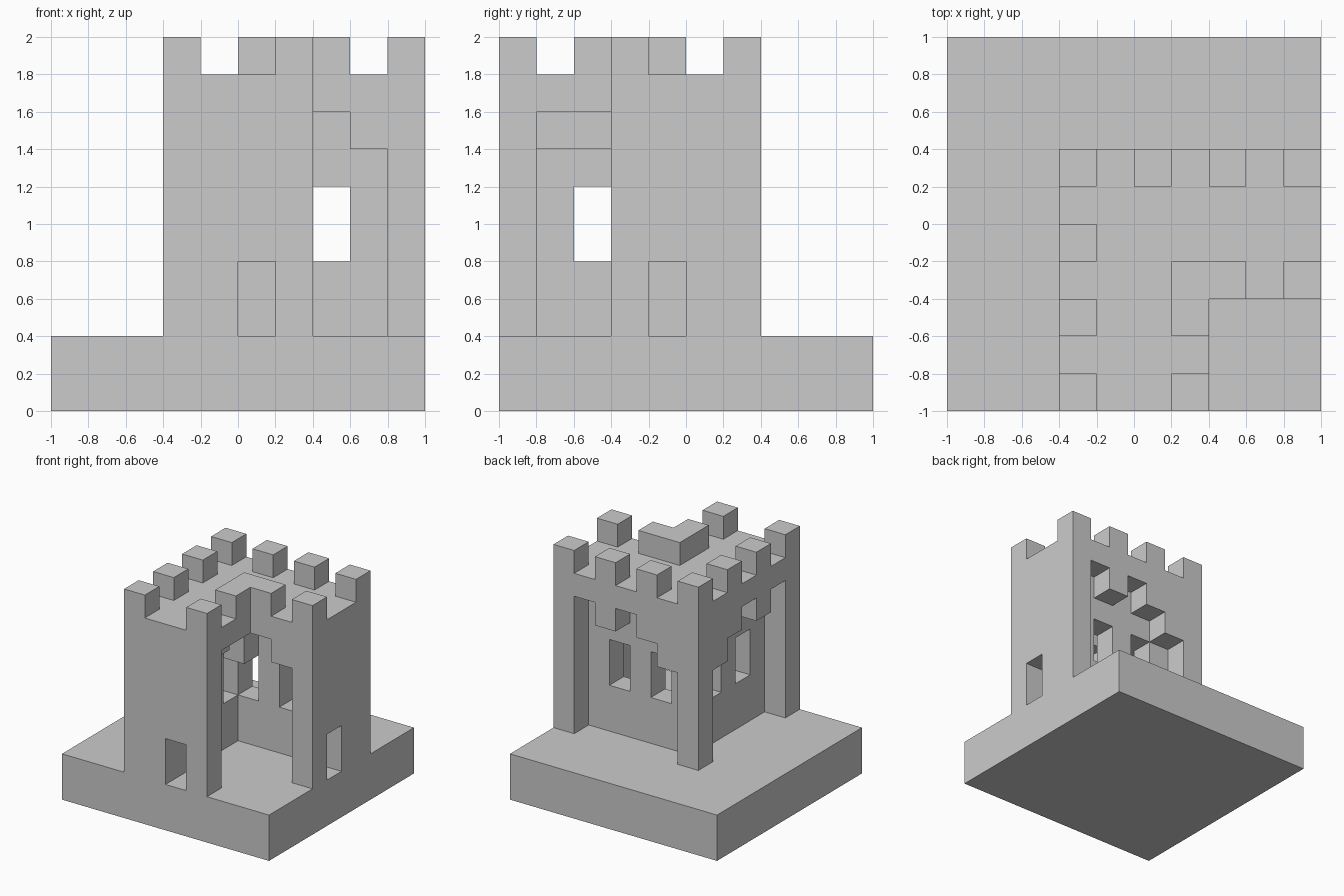
import bpy, bmesh, math
from mathutils import Vector

if "Cube" in bpy.data.objects:
    bpy.data.objects.remove(bpy.data.objects["Cube"])

U = 0.2  # one block; grid coordinates run 0..10 on each axis


def cells(x0, x1, y0, y1, z0, z1):
    return {(x, y, z) for x in range(x0, x1) for y in range(y0, y1) for z in range(z0, z1)}


def mirrored(block):
    """The block plus its reflection across the diagonal of the plan."""
    return block | {(9 - y, 9 - x, z) for x, y, z in block}


def build(name, solid):
    """Skin a set of blocks with flat outward faces, merged where coplanar."""
    bm = bmesh.new()
    verts = {}

    def vert(p):
        if p not in verts:
            verts[p] = bm.verts.new((p[0] * U - 1, p[1] * U - 1, p[2] * U))
        return verts[p]

    for c in sorted(solid):
        for a in range(3):
            b, d = (a + 1) % 3, (a + 2) % 3
            for side in (0, 1):
                n = list(c)
                n[a] += 1 if side else -1
                if tuple(n) in solid:
                    continue
                quad = []
                for s, t in ((0, 0), (1, 0), (1, 1), (0, 1)):
                    p = list(c)
                    p[a] += side
                    p[b] += s
                    p[d] += t
                    quad.append(vert(tuple(p)))
                bm.faces.new(quad if side else quad[::-1])
    bmesh.ops.dissolve_limit(bm, angle_limit=math.radians(1), verts=bm.verts, edges=bm.edges)
    me = bpy.data.meshes.new(name)
    bm.to_mesh(me)
    bm.free()
    ob = bpy.data.objects.new(name, me)
    bpy.context.collection.objects.link(ob)
    return ob


# Base slab
build("base", cells(0, 10, 0, 10, 0, 2))

# L-shaped tower
tower = cells(3, 10, 0, 7, 2, 9) - cells(7, 10, 0, 3, 2, 9)

# Stepped recesses in the two long outer walls
for x, top in zip(range(4, 9), (6, 7, 8, 7, 8)):
    tower -= mirrored(cells(x, x + 1, 6, 7, 2, top))

# Windows in the recessed walls, doors in the end walls
for x in (5, 7):
    tower -= mirrored(cells(x, x + 1, 5, 6, 4, 6))
tower -= mirrored(cells(5, 6, 0, 1, 2, 4))

# Passage inside: low corner, back arm, left arm
tower -= cells(5, 6, 4, 5, 2, 6)
tower -= cells(6, 9, 4, 5, 2, 8)
tower -= cells(5, 6, 1, 3, 2, 7) | cells(5, 6, 3, 4, 2, 8)

# Open archways around the inner corner
tower -= cells(6, 7, 1, 4, 2, 8)
tower -= cells(7, 8, 3, 4, 2, 8) | cells(8, 9, 3, 4, 2, 7)
build("tower", tower)

# Battlements along the roof edge
merlons = cells(6, 8, 3, 4, 9, 10) | cells(6, 7, 2, 4, 9, 10)
for x in (3, 5, 7, 9):
    merlons |= mirrored(cells(x, x + 1, 6, 7, 9, 10))
merlons |= mirrored(cells(9, 10, 3, 4, 9, 10))
build("battlements", merlons)
